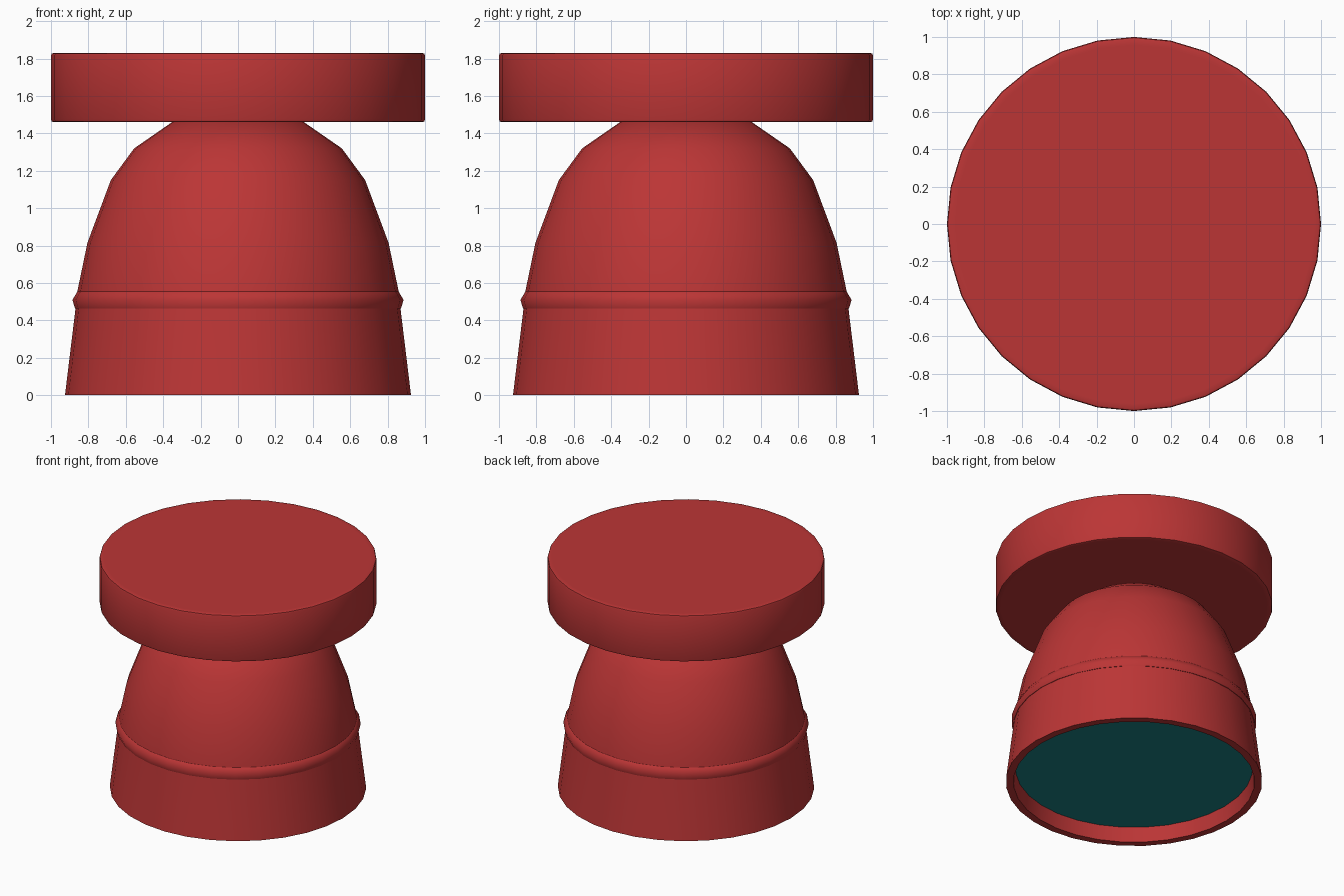
import bpy, bmesh, math

SIDES = 32

cube = bpy.data.objects.get("Cube")
if cube:
    bpy.data.objects.remove(cube, do_unlink=True)


def material(name, rgb):
    mat = bpy.data.materials.new(name)
    mat.use_nodes = True
    color = (*rgb, 1)
    mat.diffuse_color = color
    mat.node_tree.nodes["Principled BSDF"].inputs["Base Color"].default_value = color
    return mat


def lathe(name, profile, mat, cap_start=False, cap_end=False, angle=50):
    """Spin (radius, height) points, listed bottom to top on the outside."""
    bm = bmesh.new()
    rings = []
    for r, z in profile:
        turns = [math.tau * i / SIDES for i in range(SIDES)]
        rings.append([bm.verts.new((r * math.cos(a), r * math.sin(a), z)) for a in turns])
    for low, high in zip(rings, rings[1:]):
        for i in range(SIDES):
            j = (i + 1) % SIDES
            bm.faces.new((low[i], low[j], high[j], high[i]))
    if cap_start:
        bm.faces.new(rings[0][::-1])
    if cap_end:
        bm.faces.new(rings[-1])
    mesh = bpy.data.meshes.new(name)
    bm.to_mesh(mesh)
    bm.free()
    mesh.materials.append(mat)
    obj = bpy.data.objects.new(name, mesh)
    bpy.context.collection.objects.link(obj)
    bpy.ops.object.select_all(action='DESELECT')
    obj.select_set(True)
    bpy.context.view_layer.objects.active = obj
    bpy.ops.object.shade_smooth_by_angle(angle=math.radians(angle))
    return obj


red = material("red", (0.5, 0.036, 0.036))
teal = material("dark teal", (0.01, 0.22, 0.23))

# Domed body with a flared skirt and a thin hollow rim underneath
lathe("domed_body", [(0.855, 0.12), (0.87, 0), (0.925, 0), (0.868, 0.47), (0.86, 0.55),
                     (0.805, 0.815), (0.68, 1.15), (0.555, 1.32), (0.35, 1.462)],
      red, cap_end=True)

# Raised band around the body
lathe("raised_band", [(0.84, 0.463), (0.872, 0.465), (0.885, 0.51), (0.858, 0.556),
                      (0.84, 0.565)], red)

# Flat round cap with softened edges
lathe("top_disc", [(0.96, 1.46), (0.985, 1.46), (0.996, 1.464), (1, 1.475),
                   (1, 1.815), (0.996, 1.826), (0.985, 1.83), (0.96, 1.83)],
      red, cap_start=True, cap_end=True)

# Recessed plate closing the underside
lathe("bottom_plate", [(0.856, 0.115), (0.856, 0.123)], teal, cap_start=True, cap_end=True)
